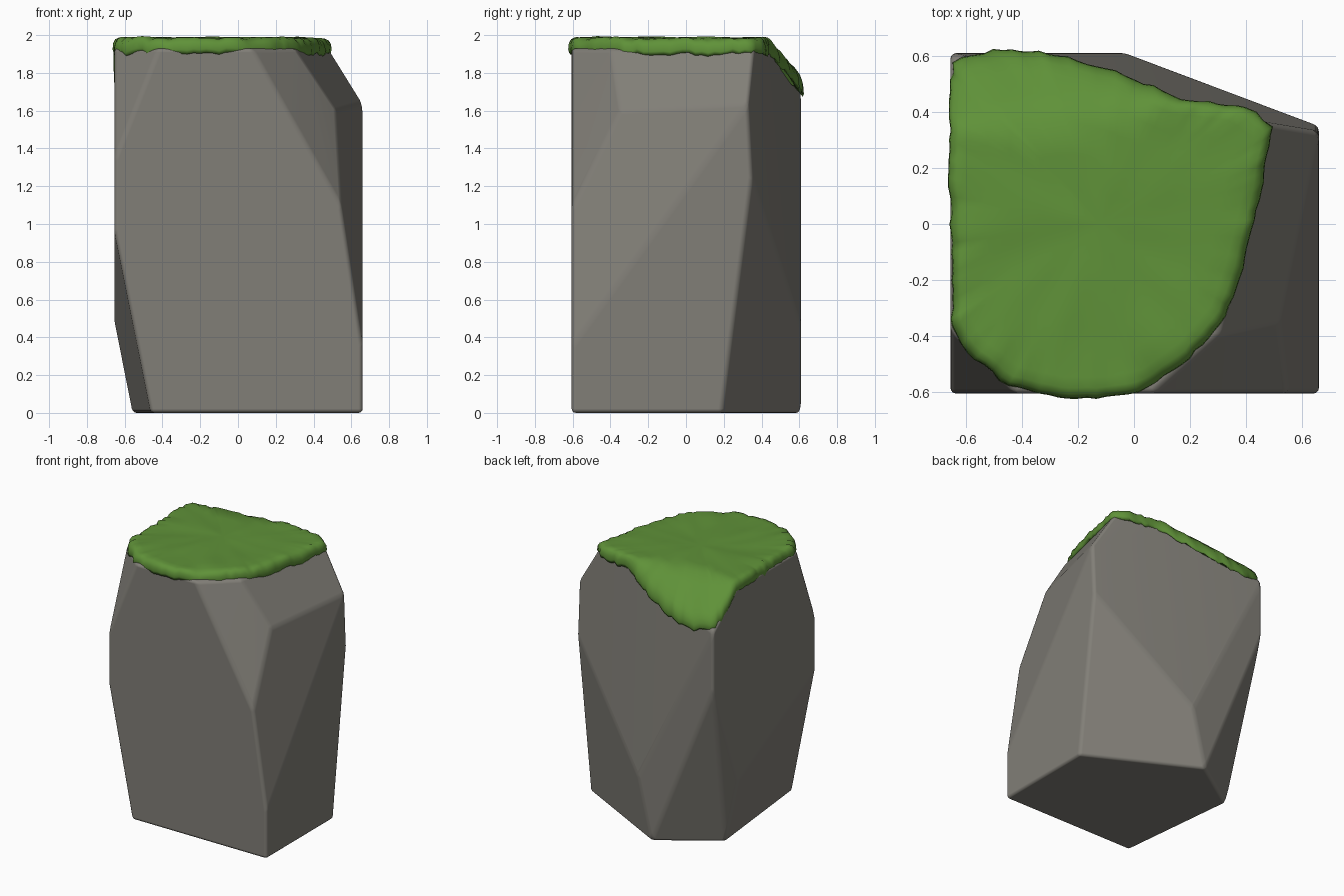
import bpy
import bmesh
import random
from mathutils import Vector, noise

cube = bpy.data.objects.get("Cube")
if cube:
    bpy.data.objects.remove(cube, do_unlink=True)

random.seed(4)


def make_material(name, color):
    material = bpy.data.materials.new(name)
    material.use_nodes = True
    material.diffuse_color = (*color, 1)
    shader = material.node_tree.nodes["Principled BSDF"]
    shader.inputs["Base Color"].default_value = (*color, 1)
    shader.inputs["Roughness"].default_value = 0.9
    return material


def make_object(name, bm, material):
    bmesh.ops.recalc_face_normals(bm, faces=bm.faces)
    for face in bm.faces:
        face.smooth = True
    mesh = bpy.data.meshes.new(name)
    bm.to_mesh(mesh)
    bm.free()
    mesh.materials.append(material)
    obj = bpy.data.objects.new(name, mesh)
    bpy.context.collection.objects.link(obj)
    return obj


stone = make_material("warm grey stone", (0.22, 0.21, 0.185))
moss = make_material("moss green", (0.115, 0.285, 0.04))

# Extents of the boulder block
LEFT, RIGHT, FRONT, BACK, TOP = -0.655, 0.66, -0.605, 0.61, 1.93

# Chipped corners of the boulder, from the base up
foot = [(RIGHT, FRONT), (RIGHT, 0.19), (-0.14, BACK), (-0.56, 0.33), (-0.46, FRONT)]
crown = [(0.48, 0.36), (0.3, -0.4), (0.07, FRONT), (-0.42, FRONT),
         (LEFT, -0.38), (LEFT, 0.33), (0.17, 0.44)]
middle = [
    (RIGHT, FRONT, 0.35), (0.55, FRONT, 1.08), (0.52, -0.35, 1.6),
    (RIGHT, 0.35, 1.25), (RIGHT, 0.33, 1.64),
    (-0.03, BACK, 0.45), (LEFT, BACK, 1.27), (LEFT, BACK, 1.7),
    (LEFT, 0.316, 0.48), (LEFT, FRONT, 0.97), (LEFT, FRONT, 1.34),
]
corners = [(x, y, 0) for x, y in foot] + middle + [(x, y, TOP) for x, y in crown]

# Boulder: hull of the corners with softened edges
bm = bmesh.new()
for corner in corners:
    bm.verts.new(corner)
bmesh.ops.convex_hull(bm, input=bm.verts)
bmesh.ops.dissolve_limit(bm, angle_limit=0.07, verts=bm.verts, edges=bm.edges)
boulder = make_object("boulder", bm, stone)
bevel = boulder.modifiers.new("soft_edges", "BEVEL")
bevel.width = 0.022
bevel.segments = 3
bevel.limit_method = "ANGLE"
bevel.angle_limit = 0.12
bevel.harden_normals = True


def rock_top(x, y):
    """Height of the flat crown and the slope falling to the back corner."""
    return min(TOP, TOP - 0.82 * (y - 0.33 - 0.133 * (x - LEFT)))


# Moss cap outline, seen from above
outline = [
    (0.5, 0.35), (0.44, 0.05), (0.4, -0.12), (0.33, -0.33), (0.2, -0.48),
    (0.05, -0.59), (-0.1, -0.62), (-0.27, -0.62), (-0.45, -0.58), (-0.6, -0.46),
    (-0.65, -0.37), (-0.65, -0.1), (-0.665, 0.2), (-0.65, 0.58), (-0.5, 0.62),
    (-0.34, 0.62), (-0.1, 0.56), (0.17, 0.45), (0.4, 0.42),
]
rim = []
for i, start in enumerate(outline):
    a, b = Vector(start), Vector(outline[(i + 1) % len(outline)])
    steps = max(2, round((b - a).length / 0.035))
    rim += [a.lerp(b, k / steps) for k in range(steps)]
ragged = [random.uniform(-0.012, 0.008) for p in rim]
droop = [random.uniform(-0.014, 0.01) for p in rim]
centre = Vector((-0.12, 0.0))

# Moss cap: rings from the tucked underside over the rounded lip to the middle
rings = [(0.93, -0.02), (0.99, -0.03), (1.0, -0.01), (0.995, 0.02), (0.975, 0.042),
         (0.94, 0.053), (0.88, 0.056), (0.75, 0.056), (0.6, 0.056), (0.4, 0.056), (0.2, 0.056)]
bm = bmesh.new()
loops = []
for scale, lift in rings:
    loop = []
    edge = max(0, (scale - 0.85) / 0.15)
    for p, r, d in zip(rim, ragged, droop):
        flat = centre + (p - centre) * (scale + r * edge)
        bump = 0.009 * noise.noise(Vector((flat.x, flat.y, lift)) * 7)
        z = rock_top(flat.x, flat.y) + lift + bump + d * edge
        loop.append(bm.verts.new((flat.x, flat.y, z)))
    loops.append(loop)
count = len(rim)
for low, high in zip(loops, loops[1:]):
    for i in range(count):
        j = (i + 1) % count
        bm.faces.new((low[i], low[j], high[j], high[i]))
peak = bm.verts.new((centre.x, centre.y, TOP + 0.056))
for i in range(count):
    bm.faces.new((loops[-1][i], loops[-1][(i + 1) % count], peak))
bm.faces.new(loops[0])
make_object("moss_cap", bm, moss)
